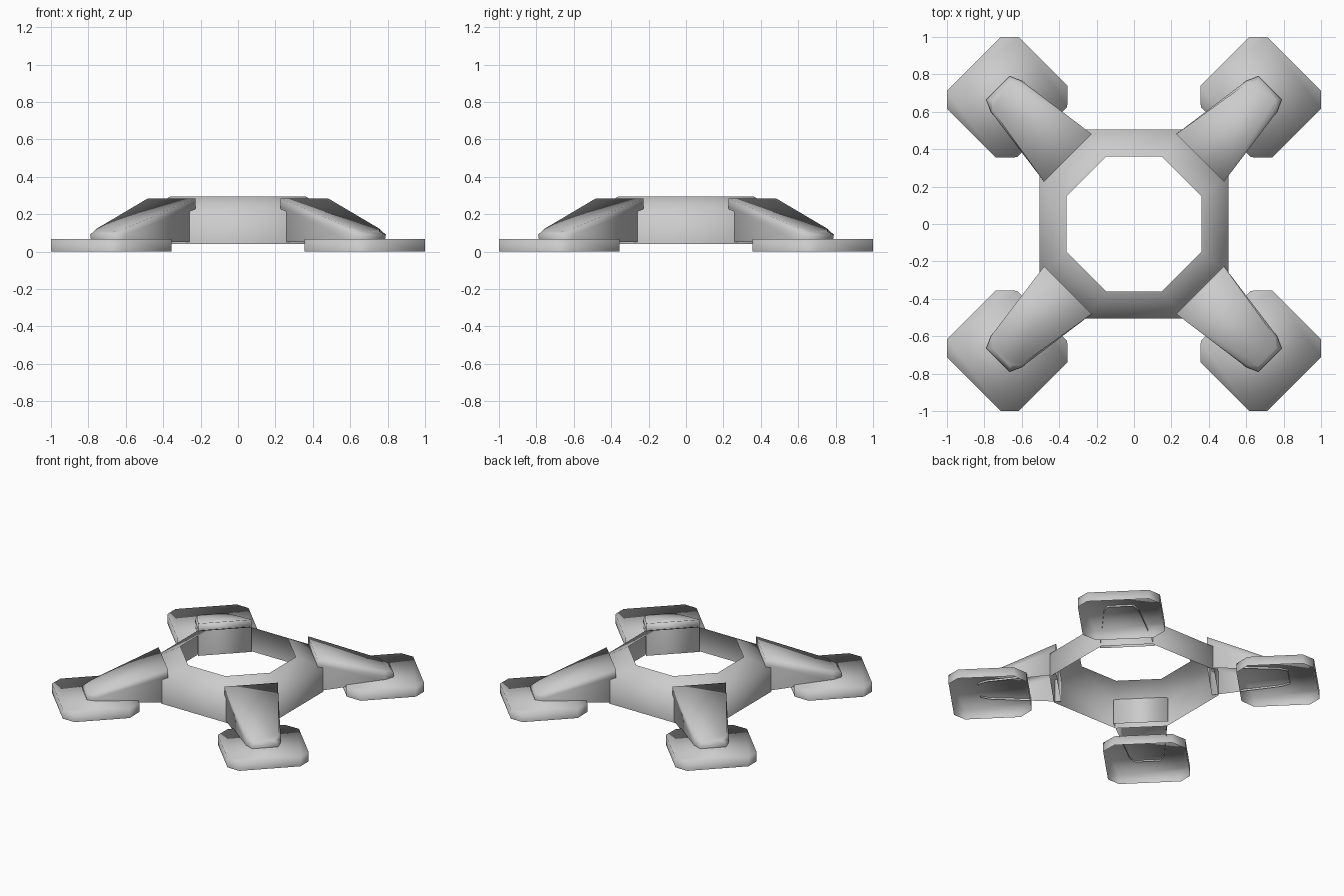
import bpy, bmesh, math

if "Cube" in bpy.data.objects:
    bpy.data.objects.remove(bpy.data.objects["Cube"])

def loft(name, loops, cap_top=True):
    """Join equal-length closed loops (listed top to bottom) into an open-bottomed smooth shell."""
    bm = bmesh.new()
    rows = [[bm.verts.new(p) for p in loop] for loop in loops]
    n = len(rows[0])
    for a, b in zip(rows, rows[1:]):
        for i in range(n):
            j = (i + 1) % n
            bm.faces.new((b[i], b[j], a[j], a[i]))
    if cap_top:
        bm.faces.new(rows[0])
    bmesh.ops.recalc_face_normals(bm, faces=bm.faces)
    for f in bm.faces:
        f.smooth = True
    # Normals must point outward: the first side quad faces away from the loop centre
    f = next(f for f in bm.faces if len(f.verts) == 4 and abs(f.normal.z) < 0.95)
    mid = sum((v.co for v in bm.verts), f.normal * 0) / len(bm.verts)
    if f.normal.dot(f.calc_center_median() - mid) < 0:
        bmesh.ops.reverse_faces(bm, faces=bm.faces)
    me = bpy.data.meshes.new(name)
    bm.to_mesh(me)
    bm.free()
    ob = bpy.data.objects.new(name, me)
    bpy.context.collection.objects.link(ob)
    return ob

def octagon(flat, corner, z):
    """Octagon with flats at +-flat, each flat reaching +-corner."""
    pts = []
    for c, s in ((1, 0), (0, 1), (-1, 0), (0, -1)):
        pts += [(x * c - y * s, x * s + y * c, z) for x, y in ((flat, -corner), (flat, corner))]
    return pts

def mirrored(half):
    """Half outline of (distance, half_width, z) mirrored into a loop along x."""
    return half_loop(half, 1) + half_loop(half[::-1], -1)

def half_loop(half, side):
    return [(d, side * w, z) for d, w, z in half]

# Octagonal band: upright lower wall, sloping shoulder, open in the middle
ring = loft("centre_ring", [octagon(0.36, 0.149, 0.295), octagon(0.505, 0.265, 0.215),
                            octagon(0.505, 0.265, 0.04)], cap_top=False)

# Tapered arm with a bevelled outer tip; its inner end sinks into the ring
arm_layers = [
    [(0.50, 0.18, 0.285), (0.965, 0.105, 0.122), (1.005, 0.065, 0.108)],
    [(0.50, 0.18, 0.24), (0.965, 0.117, 0.092), (1.03, 0.088, 0.09)],
    [(0.50, 0.18, 0.05), (0.965, 0.115, 0.055), (1.025, 0.085, 0.055)],
]
# Chamfered foot pad, hollow underneath
pad_half = [(0.695, 0.19), (0.774, 0.272), (1.142, 0.272), (1.21, 0.205)]

for i, place in enumerate(("back_right", "back_left", "front_left", "front_right")):
    arm = loft(place + "_arm", [mirrored(h) for h in arm_layers])
    pad = loft(place + "_foot_pad",
               [mirrored([(d, w, z) for d, w in pad_half]) for z in (0.067, 0.0)])
    for ob in (arm, pad):
        ob.rotation_euler.z = math.radians(45 + 90 * i)
